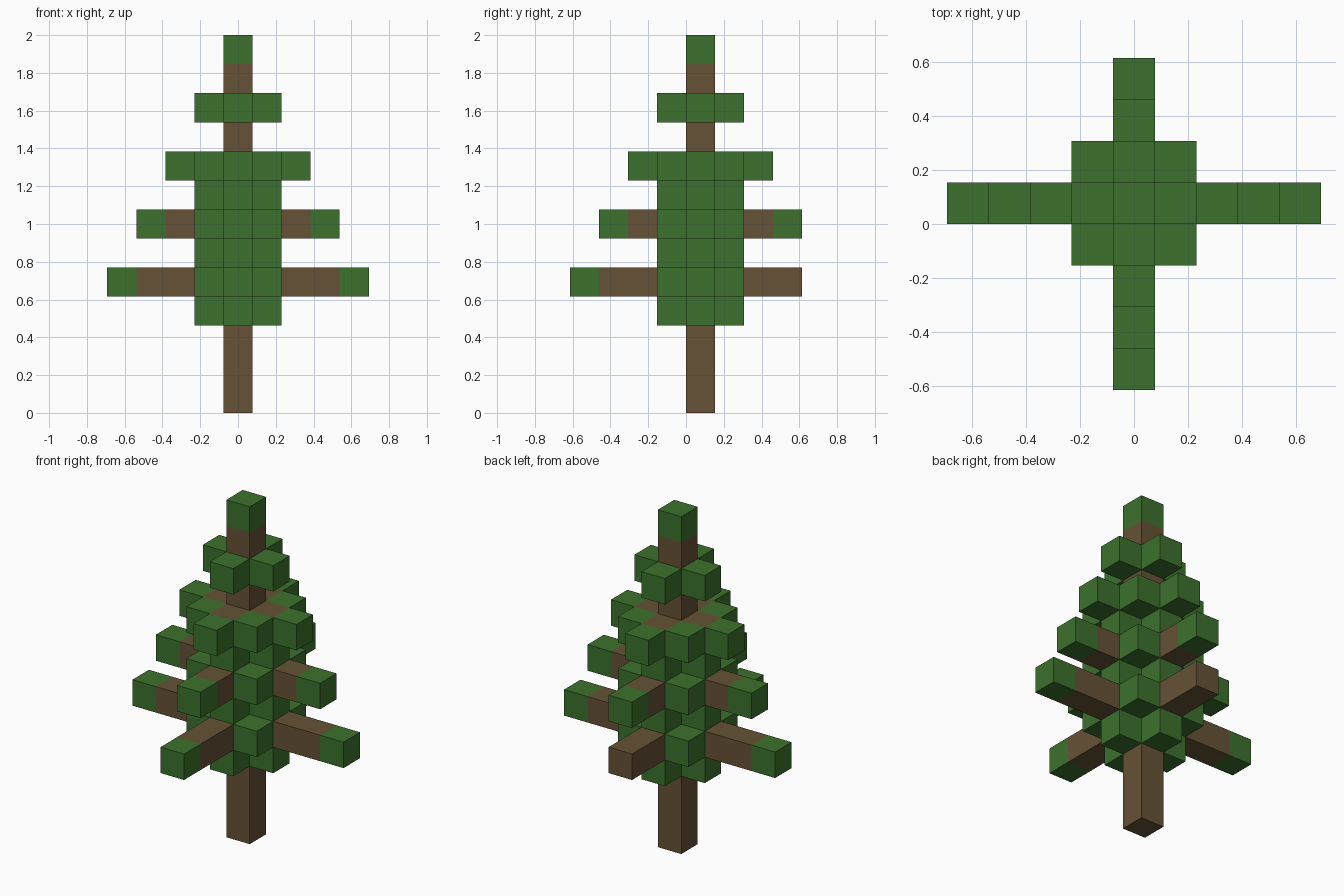
import bpy
import bmesh
from mathutils import Vector, Matrix

UNIT = 2 / 13                              # edge of one block
CENTRE = Vector((0, UNIT / 2, 0))          # trunk axis
SIDES = {"left": (1, 0), "right": (-1, 0), "back": (0, 1), "front": (0, -1)}
CORNERS = [(x, y) for x in (-1, 1) for y in (-1, 1)]

cube = bpy.data.objects.get("Cube")
if cube:
    bpy.data.objects.remove(cube, do_unlink=True)


def make_material(name, colour):
    mat = bpy.data.materials.new(name)
    mat.use_nodes = True
    mat.diffuse_color = colour
    mat.node_tree.nodes["Principled BSDF"].inputs["Base Color"].default_value = colour
    return mat


leaf_green = make_material("leaf green", (0.045, 0.165, 0.026, 1))
bark_brown = make_material("bark brown", (0.133, 0.084, 0.037, 1))


def build(name, mat, boxes):
    """Make one object from boxes given as (first block, last block)."""
    bm = bmesh.new()
    for first, last in boxes:
        a, b = Vector(first), Vector(last)
        size = [(abs(d) + 1) * UNIT for d in b - a]
        middle = (a + b) / 2 * UNIT + CENTRE + Vector((0, 0, UNIT / 2))
        placing = Matrix.LocRotScale(middle, None, Vector(size))
        bmesh.ops.create_cube(bm, size=1, matrix=placing)
    mesh = bpy.data.meshes.new(name)
    bm.to_mesh(mesh)
    bm.free()
    mesh.materials.append(mat)
    obj = bpy.data.objects.new(name, mesh)
    bpy.context.collection.objects.link(obj)


def blocks(cells, level):
    return [((x, y, level), (x, y, level)) for x, y in cells]


# Trunk and the leaf block on top
build("trunk", bark_brown, [((0, 0, 0), (0, 0, 11))])
build("treetop", leaf_green, blocks([(0, 0)], 12))

# Cross-shaped leaf layers around the trunk
for name, level in (("bottom", 3), ("lower", 5), ("middle", 7), ("upper", 10)):
    build(name + "_leaf_cross", leaf_green, blocks(SIDES.values(), level))

# Branch layers: corner leaves, four branches and their leaf tips
for name, level, reach in (("lower", 4, 4), ("middle", 6, 3), ("upper", 8, 2)):
    build(name + "_corner_leaves", leaf_green, blocks(CORNERS, level))
    tips = []
    for side, (dx, dy) in SIDES.items():
        end = reach - 1
        build(f"{name}_{side}_branch", bark_brown,
              [((dx, dy, level), (dx * end, dy * end, level))])
        # The longest back branch is bare
        if not (side == "back" and reach == 4):
            tips.append((dx * reach, dy * reach))
    build(name + "_branch_tips", leaf_green, blocks(tips, level))
